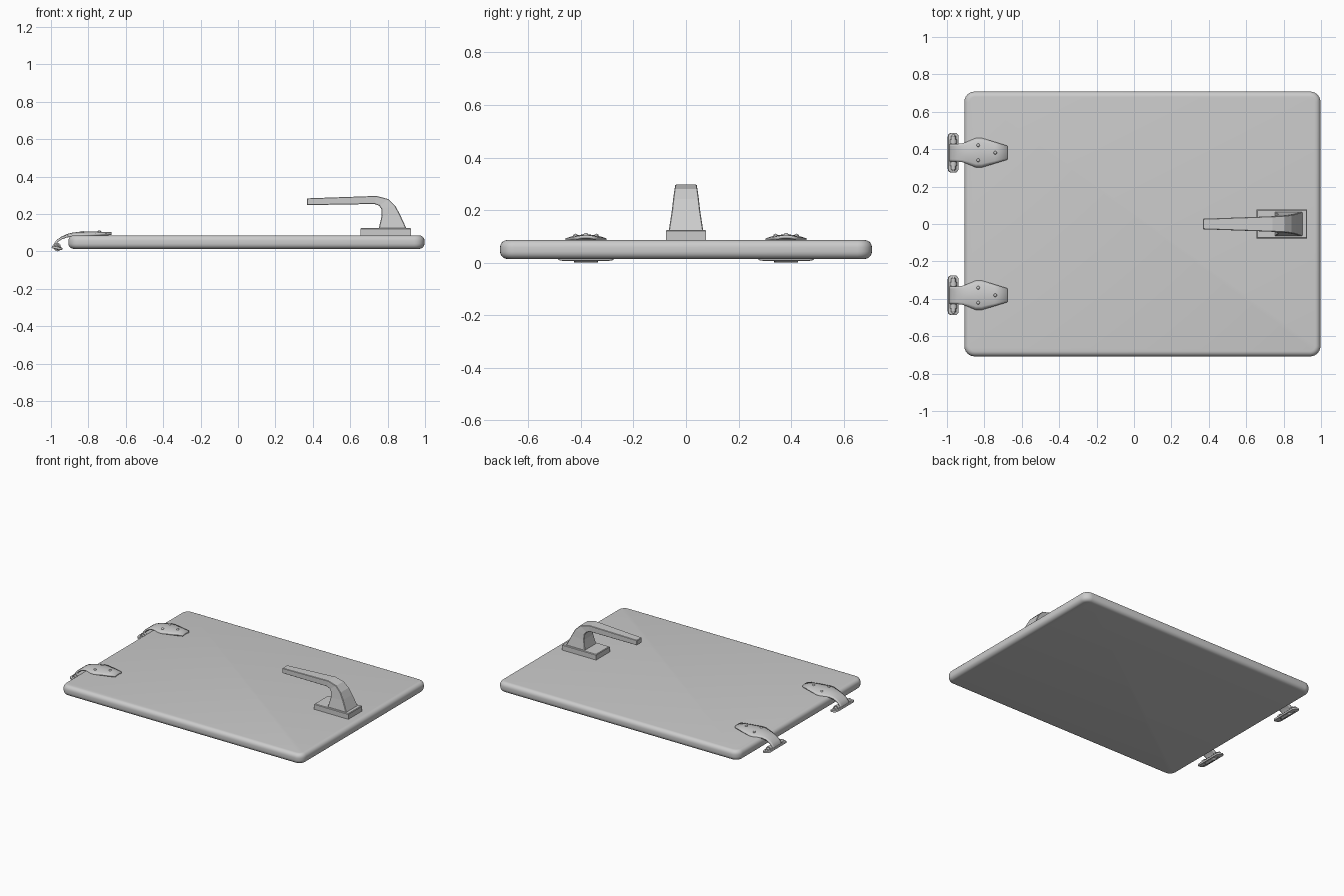
import bpy, bmesh, math
from mathutils import Matrix

if "Cube" in bpy.data.objects:
    bpy.data.objects.remove(bpy.data.objects["Cube"])


def finish(name, bm, smooth=True):
    bmesh.ops.recalc_face_normals(bm, faces=bm.faces)
    me = bpy.data.meshes.new(name)
    bm.to_mesh(me)
    bm.free()
    ob = bpy.data.objects.new(name, me)
    bpy.context.collection.objects.link(ob)
    if smooth:
        bpy.ops.object.select_all(action='DESELECT')
        bpy.context.view_layer.objects.active = ob
        ob.select_set(True)
        bpy.ops.object.shade_smooth_by_angle(angle=math.radians(35))
    return ob


def rounded_box(name, x, y, z, corner, edge, segs=4, both=True, tilt=0.0):
    """Box with rounded vertical corners and softened rims."""
    bm = bmesh.new()
    size = [b - a for a, b in (x, y, z)]
    bmesh.ops.create_cube(bm, size=1, matrix=Matrix.Diagonal((*size, 1)))
    up = [e for e in bm.edges if abs(e.verts[0].co.z - e.verts[1].co.z) > 1e-4]
    if corner:
        bmesh.ops.bevel(bm, geom=up, offset=corner, segments=6, profile=0.5, affect='EDGES')
    h = size[2] / 2
    rim = [e for e in bm.edges
           if abs(e.verts[0].co.z - e.verts[1].co.z) < 1e-5
           and (both or e.verts[0].co.z > 0)
           and abs(abs(e.verts[0].co.z) - h) < 1e-5]
    bmesh.ops.bevel(bm, geom=rim, offset=edge, segments=segs, profile=0.5, affect='EDGES')
    mid = [(a + b) / 2 for a, b in (x, y, z)]
    bm.transform(Matrix.Translation(mid) @ Matrix.Rotation(tilt, 4, 'Y'))
    return finish(name, bm)


def dome(name, x, y, z, r, h):
    """Small screw head."""
    bm = bmesh.new()
    bmesh.ops.create_uvsphere(bm, u_segments=12, v_segments=8, radius=1,
                              matrix=Matrix.Translation((x, y, z)) @ Matrix.Diagonal((r, r, h, 1)))
    return finish(name, bm)


# door panel
rounded_box("panel", (-0.907, 0.997), (-0.708, 0.708), (0.014, 0.086), 0.055, 0.028, 5)

# handle base
rounded_box("handle_base", (0.655, 0.925), (-0.077, 0.077), (0.08, 0.125), 0, 0.004, 1, False)

# lever: inner point, outer point, half width
sections = [
    ((0.752, 0.12), (0.902, 0.12), 0.066),
    ((0.768, 0.19), (0.866, 0.198), 0.054),
    ((0.766, 0.228), (0.842, 0.243), 0.049),
    ((0.754, 0.245), (0.805, 0.28), 0.044),
    ((0.73, 0.254), (0.74, 0.297), 0.041),
    ((0.368, 0.248), (0.368, 0.284), 0.028),
]
bm = bmesh.new()
rings = []
for (xi, zi), (xo, zo), w in sections:
    rings.append([bm.verts.new(p) for p in
                  ((xi, -w, zi), (xi, w, zi), (xo, w, zo), (xo, -w, zo))])
for a, b in zip(rings, rings[1:]):
    for i in range(4):
        j = (i + 1) % 4
        bm.faces.new((a[i], a[j], b[j], b[i]))
bm.faces.new(rings[0])
bm.faces.new(rings[-1])
lever = finish("handle_lever", bm, False)
bev = lever.modifiers.new("Bevel", 'BEVEL')
bev.width, bev.segments, bev.angle_limit = 0.003, 1, math.radians(40)

# hinge strap path: x, z, half width, crown
path = [
    (-0.677, 0.104, 0.037, 0.005), (-0.745, 0.106, 0.058, 0.010),
    (-0.815, 0.107, 0.079, 0.015), (-0.845, 0.106, 0.079, 0.015),
    (-0.885, 0.101, 0.062, 0.011), (-0.915, 0.093, 0.051, 0.006),
    (-0.945, 0.079, 0.047, 0.002), (-0.970, 0.061, 0.046, 0.0),
    (-0.986, 0.040, 0.046, 0.0), (-0.988, 0.022, 0.046, 0.0),
    (-0.979, 0.007, 0.046, 0.0), (-0.964, 0.001, 0.045, 0.0),
    (-0.950, 0.007, 0.045, 0.0), (-0.944, 0.022, 0.045, 0.0),
]
N = 8
for side, label in ((-1, "front"), (1, "back")):
    cy = side * 0.381
    bm = bmesh.new()
    rows = []
    for x, z, w, crown in path:
        ts = [-1 + 2 * k / N for k in range(N + 1)]
        rows.append([bm.verts.new((x, cy + w * t, z - crown * t * t)) for t in ts])
    for a, b in zip(rows, rows[1:]):
        for k in range(N):
            bm.faces.new((a[k], a[k + 1], b[k + 1], b[k]))
    bmesh.ops.recalc_face_normals(bm, faces=bm.faces)
    bm.faces.ensure_lookup_table()
    flip = bm.faces[0].normal.z < 0
    strap = finish(label + "_hinge_strap", bm)
    if flip:
        strap.data.flip_normals()
    # keep the outside skin on the path, thickness goes inward
    if strap.data.polygons[0].normal.z < 0:
        strap.data.flip_normals()
    sol = strap.modifiers.new("Solidify", 'SOLIDIFY')
    sol.thickness, sol.offset = 0.012, -1

    # strap screws
    for i, (sx, dy, sz) in enumerate(((-0.833, 0.04, 0.103), (-0.833, -0.04, 0.103),
                                      (-0.742, 0, 0.106))):
        dome(f"{label}_strap_screw_{i + 1}", sx, cy + dy, sz, 0.009, 0.007)

    # frame leaf, pin and its end screws
    rounded_box(label + "_hinge_leaf", (-0.996, -0.938), (cy - 0.106, cy + 0.106),
                (0.012, 0.026), 0.02, 0.004, 2, True, math.radians(12))
    bm = bmesh.new()
    bmesh.ops.create_cone(bm, cap_ends=True, segments=16, radius1=0.013, radius2=0.013,
                          depth=0.18, matrix=Matrix.Translation((-0.966, cy, 0.027))
                          @ Matrix.Rotation(math.pi / 2, 4, 'X'))
    finish(label + "_hinge_pin", bm)
    for i, d in enumerate((-1, 1)):
        bm = bmesh.new()
        bmesh.ops.create_cone(bm, cap_ends=True, segments=16, radius1=0.019, radius2=0.019,
                              depth=0.022, matrix=Matrix.Translation((-0.966, cy + d * 0.06, 0.027))
                              @ Matrix.Rotation(math.pi / 2, 4, 'X'))
        finish(f"{label}_hinge_knuckle_{i + 1}", bm)
        dome(f"{label}_leaf_screw_{i + 1}", -0.966, cy + d * 0.09, 0.026, 0.009, 0.006)
